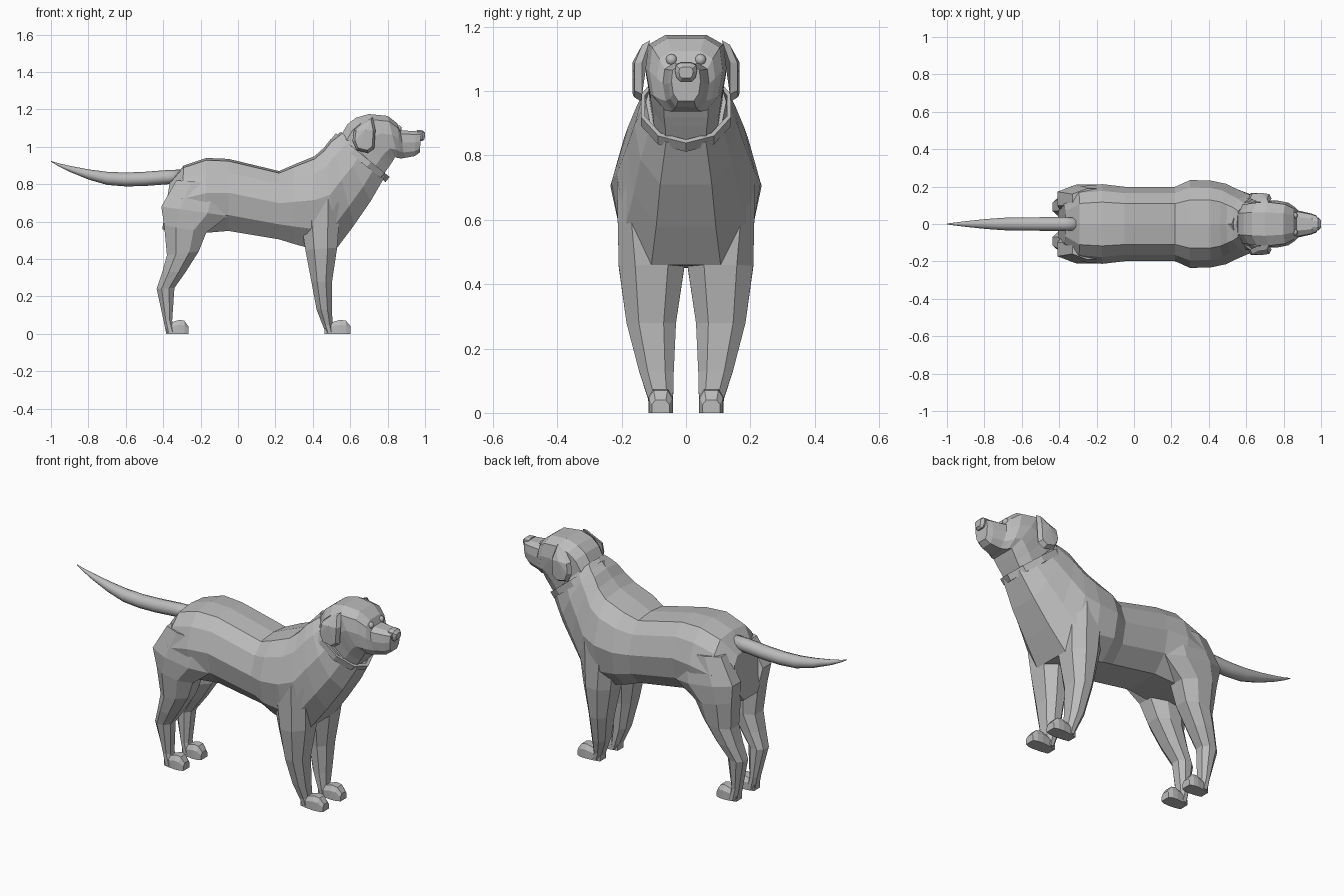
import bpy, bmesh, math
from mathutils import Vector

grey = bpy.data.materials.new("grey coat")
grey.diffuse_color = (0.5, 0.5, 0.5, 1)

# half cross-sections: (fraction from first to second point, fraction of half width)
TORSO = [(0, 0), (.03, .55), (.19, .83), (.47, 1), (.78, .88), (1, .5), (1, 0)]
SKULL = [(0, 0), (0, .5), (.13, .92), (.45, 1), (.8, .88), (1, .55), (1, 0)]
LIMB = [(0, .5), (.3, 1), (.72, 1), (1, .5)]
ROUND = [((1 - math.cos(a)) / 2, math.sin(a)) for a in [math.pi * i / 5 for i in range(6)]]


def finish(name, bm, smooth=False):
    bmesh.ops.recalc_face_normals(bm, faces=bm.faces)
    me = bpy.data.meshes.new(name)
    bm.to_mesh(me)
    bm.free()
    me.materials.append(grey)
    for p in me.polygons:
        p.use_smooth = smooth
    ob = bpy.data.objects.new(name, me)
    bpy.context.collection.objects.link(ob)
    return ob


def loft(name, rings, half, side=1, closed=False, smooth=False):
    """Skin rings (x0, z0, x1, z1, half width, y centre) with a mirrored cross-section."""
    section = half + [(t, -y) for t, y in reversed(half) if y > 1e-6]
    bm = bmesh.new()
    loops = []
    for x0, z0, x1, z1, w, yc in rings:
        loops.append([bm.verts.new((x0 + (x1 - x0) * t, side * (yc + w * y), z0 + (z1 - z0) * t))
                      for t, y in section])
    n = len(section)
    pairs = list(zip(loops, loops[1:]))
    if closed:
        pairs.append((loops[-1], loops[0]))
    else:
        bm.faces.new(loops[0])
        bm.faces.new(loops[-1])
    for a, b in pairs:
        for i in range(n):
            j = (i + 1) % n
            bm.faces.new((a[i], a[j], b[j], b[i]))
    return finish(name, bm, smooth)


# torso, rump to neck
torso = [(-.365, .81, -.405, .56, .12), (-.29, .90, -.31, .52, .20), (-.17, .94, -.17, .54, .213),
         (-.05, .935, -.05, .55, .199), (.22, .87, .22, .505, .199), (.30, .905, .30, .48, .235),
         (.41, .95, .41, .45, .232), (.46, .995, .53, .46, .215), (.495, 1.04, .62, .58, .185),
         (.525, 1.06, .71, .71, .16), (.55, 1.08, .785, .84, .125)]
loft("torso", [r + (0,) for r in torso], TORSO)

# head with tapering muzzle
head = [(.55, 1.06, .77, .84, .112), (.585, 1.12, .805, .89, .118), (.63, 1.155, .825, .92, .124),
        (.70, 1.175, .84, .945, .126), (.80, 1.165, .855, .94, .114), (.852, 1.125, .87, .937, .09),
        (.868, 1.088, .89, .94, .072), (.95, 1.083, .945, .95, .056), (.98, 1.08, .972, .97, .045)]
loft("head", [r + (0,) for r in head], SKULL)

# nose
loft("nose", [(.955, 1.09, .965, 1.035, .034, 0), (.985, 1.088, .985, 1.03, .034, 0),
              (1.0, 1.075, .998, 1.04, .022, 0)], SKULL)

# collar: a tilted band around the neck
ax, az = .011, .0135
outer, inner = (.512, 1.058, .80, .825, .147, 0), (.526, 1.047, .786, .836, .134, 0)
band = []
for (x0, z0, x1, z1, w, y), s in ((outer, -1), (outer, 1), (inner, 1), (inner, -1)):
    band.append((x0 + s * ax, z0 + s * az, x1 + s * ax, z1 + s * az, w, y))
loft("collar", band, ROUND, closed=True)

# tail
tail = [(-.30, .842, .036), (-.37, .838, .038), (-.50, .828, .038), (-.60, .825, .037), (-.70, .831, .035),
        (-.80, .852, .027), (-.90, .882, .016), (-.96, .904, .008), (-1.0, .922, .002)]
loft("tail", [(x, z + r, x, z - r, r, 0) for x, z, r in tail], ROUND, smooth=True)

# legs: front edge, back edge, half width, distance from the middle
front_leg = [(.55, .72, .32, .72, .07, .145), (.53, .46, .36, .45, .102, .107), (.503, .28, .392, .28, .077, .108),
             (.503, .13, .42, .13, .054, .092), (.505, .05, .455, .04, .039, .079), (.51, .01, .47, .005, .036, .078)]
rear_leg = [(-.04, .80, -.33, .82, .06, .13), (-.055, .63, -.41, .68, .075, .135), (-.17, .54, -.395, .58, .085, .118),
            (-.21, .44, -.38, .42, .075, .108), (-.28, .33, -.405, .33, .062, .102),
            (-.34, .245, -.435, .24, .047, .092), (-.352, .07, -.40, .08, .036, .080),
            (-.335, .01, -.385, .005, .036, .080)]
paw = [(0, .045, 0, .026), (.04, .062, 0, .034), (.085, .075, 0, .038), (.115, .07, 0, .036), (.14, .04, 0, .027)]

# ear outline: x, z, inner y
ear = [(.66, 1.125, .118), (.72, 1.158, .112), (.735, 1.09, .136), (.728, .99, .136), (.695, .967, .138),
       (.635, .98, .142), (.612, 1.03, .142), (.62, 1.09, .136)]

for side, label in ((1, "left"), (-1, "right")):
    loft(label + "_front_leg", front_leg, LIMB, side)
    loft(label + "_rear_leg", rear_leg, LIMB, side)
    for part, x, k in (("front", .462, 1), ("rear", -.386, .86)):
        loft(f"{label}_{part}_paw", [(x + k * d, top, x + k * d, bot, w, .079) for d, top, bot, w in paw],
             [(0, .6), (.35, 1), (1, 1)], side)
    # hanging ear flap, bulging outward
    bm = bmesh.new()
    a = [bm.verts.new((x, side * y, z)) for x, z, y in ear]
    b = [bm.verts.new((.675 + (x - .675) * .8, side * (y + .024), 1.065 + (z - 1.065) * .85)) for x, z, y in ear]
    mid = bm.verts.new((.68, side * .166, 1.09))
    bm.faces.new(a)
    for i in range(len(a)):
        j = (i + 1) % len(a)
        bm.faces.new((a[i], a[j], b[j], b[i]))
        bm.faces.new((b[i], b[j], mid))
    finish(label + "_ear", bm)
    # eye
    bm = bmesh.new()
    bmesh.ops.create_uvsphere(bm, u_segments=10, v_segments=6, radius=.018)
    bmesh.ops.translate(bm, verts=bm.verts, vec=Vector((.858, side * .045, 1.097)))
    finish(label + "_eye", bm, True)
